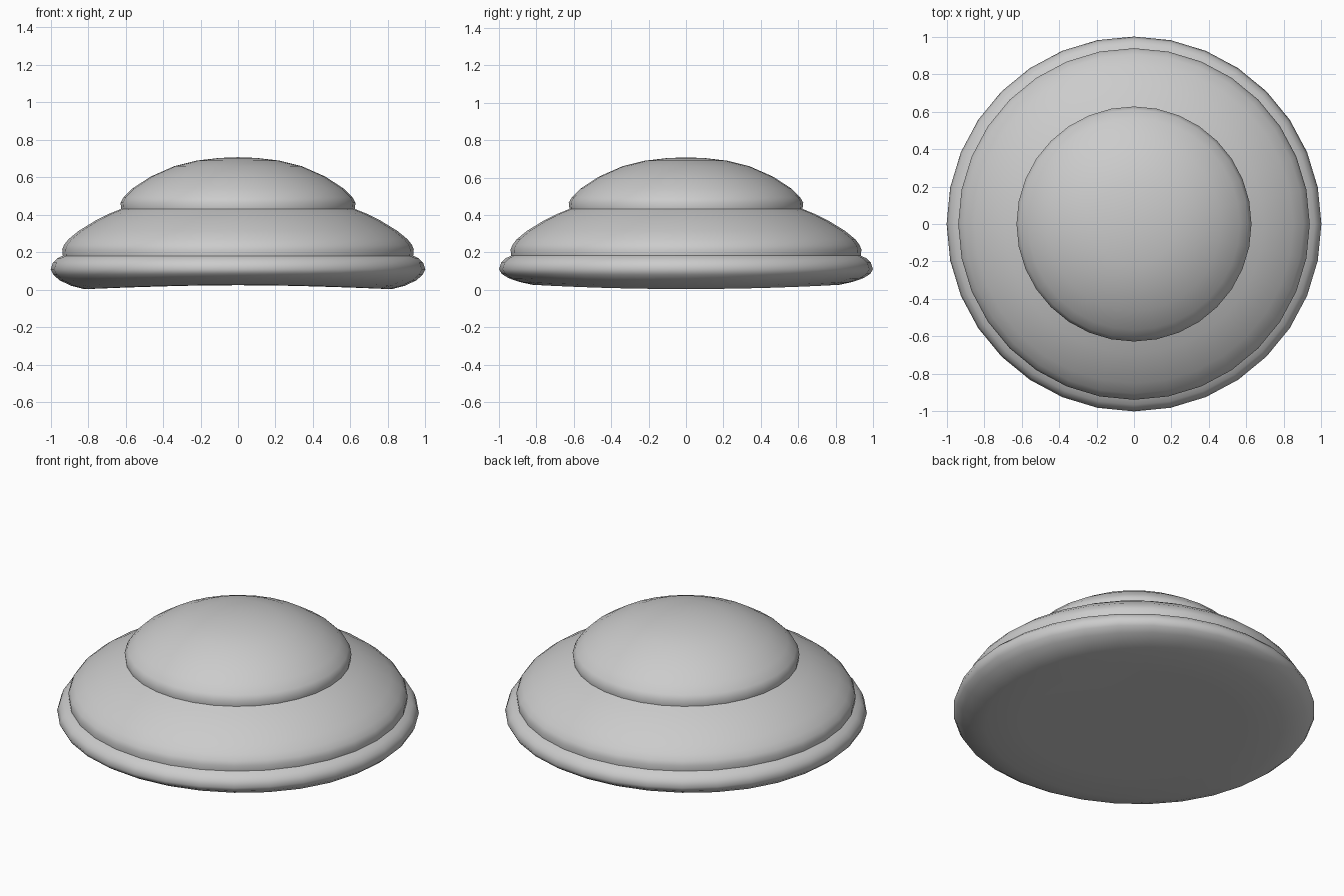
import bpy, bmesh, math

if "Cube" in bpy.data.objects:
    bpy.data.objects.remove(bpy.data.objects["Cube"])

SEG = 32


def lathe(name, profile, bend=None):
    """Spin a (radius, height) profile around z; radius 0 becomes a pole."""
    bm = bmesh.new()
    rings = []
    for r, z in profile:
        if r == 0:
            pts = [(0, 0, z)]
        else:
            pts = [(r * math.cos(2 * math.pi * i / SEG),
                    r * math.sin(2 * math.pi * i / SEG), z) for i in range(SEG)]
        rings.append([bm.verts.new(p) for p in pts])
    for a, b in zip(rings, rings[1:]):
        for i in range(SEG):
            j = (i + 1) % SEG
            quad = [a[i % len(a)], a[j % len(a)], b[j % len(b)], b[i % len(b)]]
            bm.faces.new(list(dict.fromkeys(quad)))
    if bend:
        for v in bm.verts:
            v.co.z += bend(v.co)
    bmesh.ops.recalc_face_normals(bm, faces=bm.faces)
    mesh = bpy.data.meshes.new(name)
    bm.to_mesh(mesh)
    bm.free()
    obj = bpy.data.objects.new(name, mesh)
    bpy.context.collection.objects.link(obj)
    bpy.ops.object.select_all(action='DESELECT')
    obj.select_set(True)
    bpy.context.view_layer.objects.active = obj
    bpy.ops.object.shade_smooth_by_angle(angle=math.radians(50))
    return obj


def underside_bend(co):
    """Underside arches slightly along x, fading out up the rim."""
    fade = max(0.0, 1 - co.z / 0.1)
    return 0.025 * fade * max(0.0, 1 - (co.x / 0.85) ** 2)


# Rounded base rim with its underside
lathe("base_rim", [(0, 0), (0.3, 0), (0.6, 0), (0.82, 0.002), (0.89, 0.022),
                   (0.95, 0.05), (0.985, 0.08), (1.0, 0.11), (0.988, 0.145),
                   (0.965, 0.168), (0.935, 0.182)], underside_bend)

# Wide middle tier
lathe("middle_tier", [(0.935, 0.182), (0.938, 0.215), (0.928, 0.24),
                      (0.905, 0.27), (0.85, 0.315), (0.76, 0.37),
                      (0.69, 0.405), (0.623, 0.432)])

# Upper dome
lathe("top_dome", [(0.623, 0.432), (0.627, 0.465), (0.61, 0.495),
                   (0.565, 0.54), (0.465, 0.605), (0.34, 0.66),
                   (0.22, 0.69), (0.1, 0.704), (0, 0.708)])
